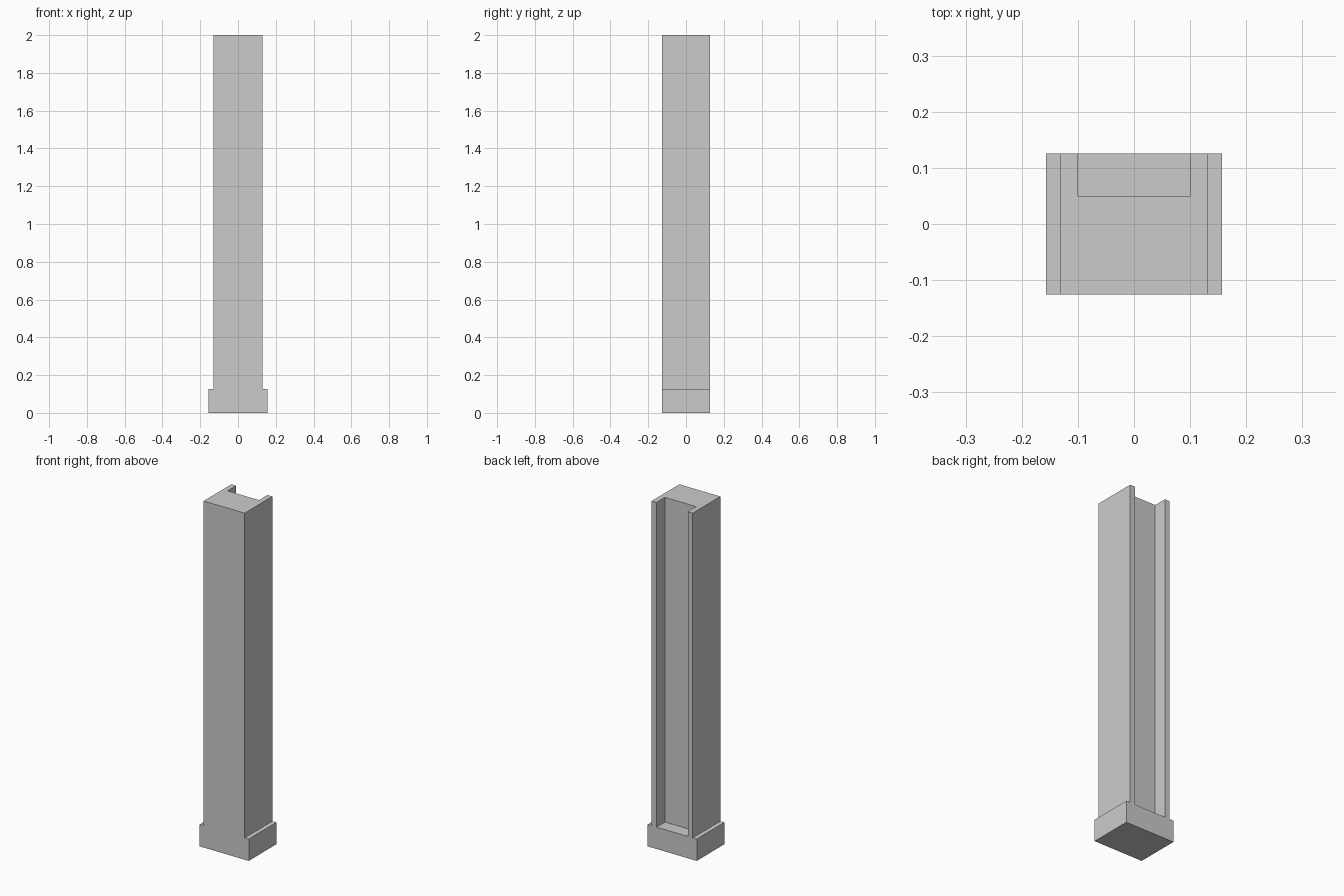
import bpy, bmesh

if "Cube" in bpy.data.objects:
    bpy.data.objects.remove(bpy.data.objects["Cube"])

HALF_DEPTH = 0.126
BASE_HALF, BASE_TOP = 0.157, 0.126
SHAFT_HALF, HEIGHT = 0.131, 2.0
GROOVE_HALF, GROOVE_Y = 0.10, 0.049


def extrude_profile(name, half_profile, y0, y1):
    """Mirror a half outline (x, z) across x = 0 and extrude it along y."""
    outline = half_profile + [(-x, z) for x, z in reversed(half_profile)]
    bm = bmesh.new()
    face = bm.faces.new([bm.verts.new((x, y0, z)) for x, z in outline])
    new = bmesh.ops.extrude_face_region(bm, geom=[face])["geom"]
    verts = [v for v in new if isinstance(v, bmesh.types.BMVert)]
    bmesh.ops.translate(bm, verts=verts, vec=(0, y1 - y0, 0))
    bmesh.ops.recalc_face_normals(bm, faces=bm.faces)
    mesh = bpy.data.meshes.new(name)
    bm.to_mesh(mesh)
    bm.free()
    obj = bpy.data.objects.new(name, mesh)
    bpy.context.collection.objects.link(obj)
    return obj


# Post with wider foot, flush at front and back
post = extrude_profile(
    "grooved_post",
    [(BASE_HALF, 0), (BASE_HALF, BASE_TOP), (SHAFT_HALF, BASE_TOP), (SHAFT_HALF, HEIGHT)],
    -HALF_DEPTH, HALF_DEPTH)

# Groove down the back, open at the top and ending on the foot
cutter = extrude_profile(
    "groove_cutter",
    [(GROOVE_HALF, BASE_TOP), (GROOVE_HALF, HEIGHT + 0.1)],
    GROOVE_Y, HALF_DEPTH + 0.1)
cutter.hide_render = True

cut = post.modifiers.new("groove", 'BOOLEAN')
cut.operation = 'DIFFERENCE'
cut.solver = 'EXACT'
cut.object = cutter
bpy.context.view_layer.objects.active = post
bpy.ops.object.modifier_apply(modifier=cut.name)
bpy.data.objects.remove(cutter)
